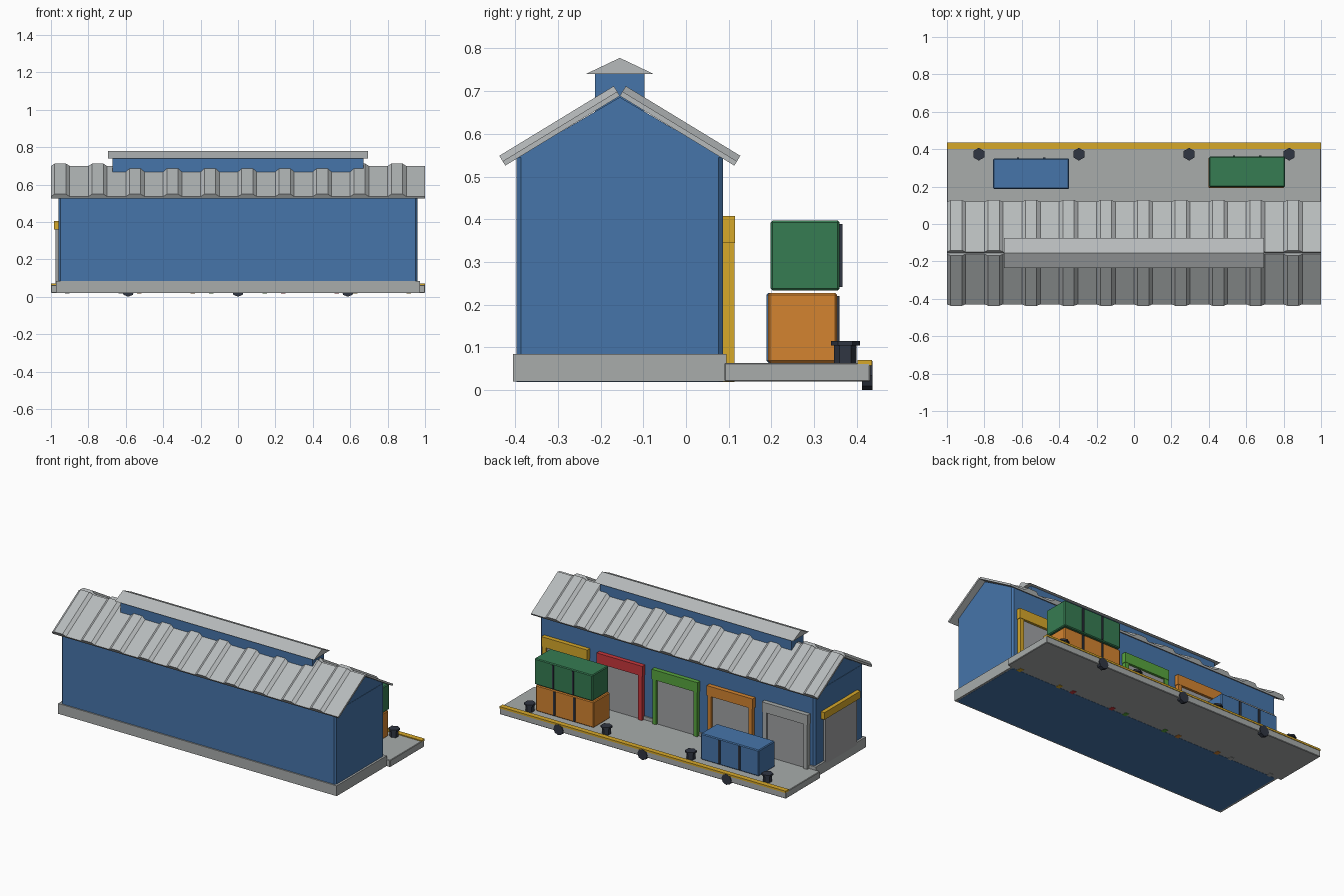
import bpy, bmesh, math
from mathutils import Vector

if "Cube" in bpy.data.objects:
    bpy.data.objects.remove(bpy.data.objects["Cube"])


def mat(name, r, g, b):
    lin = lambda c: ((c / 255 + 0.055) / 1.055) ** 2.4
    m = bpy.data.materials.new(name)
    m.diffuse_color = (lin(r), lin(g), lin(b), 1)
    m.use_nodes = True
    m.node_tree.nodes["Principled BSDF"].inputs["Base Color"].default_value = m.diffuse_color
    return m


BLUE = mat("wall blue", 70, 117, 170)
ROOF = mat("roof grey", 182, 186, 187)
CONC = mat("concrete grey", 168, 172, 171)
DOOR = mat("door grey", 160, 162, 164)
YELLOW = mat("safety yellow", 214, 168, 42)
ORANGE = mat("container orange", 212, 132, 48)
GREEN = mat("container green", 54, 124, 82)
RED = mat("door red", 200, 55, 60)
LIME = mat("door green", 88, 165, 62)
DARK = mat("dark iron", 48, 54, 66)


def finish(name, bm, material):
    bmesh.ops.recalc_face_normals(bm, faces=bm.faces)
    me = bpy.data.meshes.new(name)
    bm.to_mesh(me)
    bm.free()
    me.materials.append(material)
    ob = bpy.data.objects.new(name, me)
    bpy.context.collection.objects.link(ob)
    return ob


def box(name, x, y, z, material, bevel=0, vertical_only=False):
    """Box from (min, max) ranges, with optional chamfered edges."""
    bm = bmesh.new()
    bmesh.ops.create_cube(bm, size=1)
    for v in bm.verts:
        v.co = [r[0] if c < 0 else r[1] for c, r in zip(v.co, (x, y, z))]
    if bevel:
        edges = [e for e in bm.edges if not vertical_only
                 or abs(e.verts[0].co.z - e.verts[1].co.z) > 1e-4]
        bmesh.ops.bevel(bm, geom=edges, offset=bevel, segments=1, affect='EDGES')
    return finish(name, bm, material)


def extrude(name, points, vec, material):
    """Solid made by sweeping a closed outline along a vector."""
    bm = bmesh.new()
    vec = Vector(vec)
    a = [bm.verts.new(p) for p in points]
    b = [bm.verts.new(Vector(p) + vec) for p in points]
    bm.faces.new(a)
    bm.faces.new(b[::-1])
    n = len(a)
    for i in range(n):
        bm.faces.new((a[i], a[(i + 1) % n], b[(i + 1) % n], b[i]))
    return finish(name, bm, material)


def ring(n, r):
    return [(r * math.sin(2 * math.pi * i / n), r * math.cos(2 * math.pi * i / n)) for i in range(n)]


RIDGE_Y = -0.155

# foundation, walls and gable
box("foundation", (-0.973, 0.973), (-0.405, 0.095), (0.02, 0.085), CONC)
box("walls", (-0.96, 0.96), (-0.397, 0.087), (0.019, 0.545), BLUE, 0.011, True)
extrude("gable", [(-0.958, -0.395, 0.545), (-0.958, 0.085, 0.545), (-0.958, RIDGE_Y, 0.686)],
        (1.916, 0, 0), BLUE)

# ribbed roof slopes, open notch along the ridge
ANG, BASE, RIB = math.atan(0.609), 0.012, 0.015
outline = []
for i in range(10):
    x0 = -1 + 0.2 * i
    outline += [(x0, BASE), (x0 + 0.02, BASE + RIB), (x0 + 0.08, BASE + RIB), (x0 + 0.1, BASE)]
outline += [(1, BASE), (1, 0), (-1, 0)]
for s, name in ((-1, "roof_front"), (1, "roof_back")):
    nrm = (s * math.sin(ANG), math.cos(ANG))
    pts = [(x, RIDGE_Y + h * nrm[0], 0.689 + h * nrm[1]) for x, h in outline]
    extrude(name, pts, (0, s * 0.314 * math.cos(ANG), -0.314 * math.sin(ANG)), ROOF)

# ridge vent
box("vent_walls", (-0.67, 0.67), (-0.213, -0.097), (0.64, 0.742), BLUE)
extrude("vent_roof", [(-0.695, -0.235, 0.74), (-0.695, -0.075, 0.74), (-0.695, RIDGE_Y, 0.778)],
        (1.39, 0, 0), ROOF)

# loading dock with yellow edge
box("dock", (-1, 1), (0.09, 0.432), (0.02, 0.064), CONC, 0.003)
box("dock_edge", (-1, 1), (0.402, 0.435), (0.058, 0.07), YELLOW)

# dock doors
for i, col in enumerate((YELLOW, RED, LIME, ORANGE, CONC)):
    cx = 0.77 - 0.385 * i
    box(f"door_panel_{i}", (cx - 0.14, cx + 0.14), (0.08, 0.1), (0.06, 0.36), DOOR)
    box(f"door_header_{i}", (cx - 0.16, cx + 0.16), (0.08, 0.115), (0.345, 0.408), col)
    for s in (-1, 1):
        c = cx + s * 0.143
        box(f"door_post_{i}", (c - 0.013, c + 0.013), (0.08, 0.113), (0.0185, 0.35), col)

# side door on the left end
box("side_door", (-0.976, -0.95), (RIDGE_Y - 0.155, RIDGE_Y + 0.155), (0.07, 0.37), DOOR)
box("side_door_header", (-0.985, -0.95), (RIDGE_Y - 0.18, RIDGE_Y + 0.18), (0.36, 0.405), YELLOW)

# shipping containers with dark ribs
for name, cx, y0, z0, col in (("blue_container", -0.55, 0.188, 0.064, BLUE),
                              ("orange_container", 0.6, 0.192, 0.064, ORANGE),
                              ("green_container", 0.605, 0.198, 0.233, GREEN)):
    box(name, (cx - 0.203, cx + 0.203), (y0, y0 + 0.162), (z0, z0 + 0.164), col, 0.005)
    for s in (-1, 1):
        c = cx + s * 0.07
        box(name + "_rib", (c - 0.006, c + 0.006), (y0 + 0.15, y0 + 0.168),
            (z0 + 0.008, z0 + 0.156), DARK)

# mooring bollards
for x in (-0.83, -0.295, 0.295, 0.83):
    for part, r, z0, h in (("post", 0.026, 0.06, 0.046), ("cap", 0.034, 0.104, 0.011)):
        extrude("bollard_" + part, [(x + a, 0.373 + b, z0) for a, b in ring(6, r)], (0, 0, h), DARK)

# round dock fenders
for x in (-0.587, 0, 0.587):
    extrude("fender", [(x + a, 0.412, 0.034 + b) for a, b in ring(8, 0.034)], (0, 0.025, 0), DARK)
